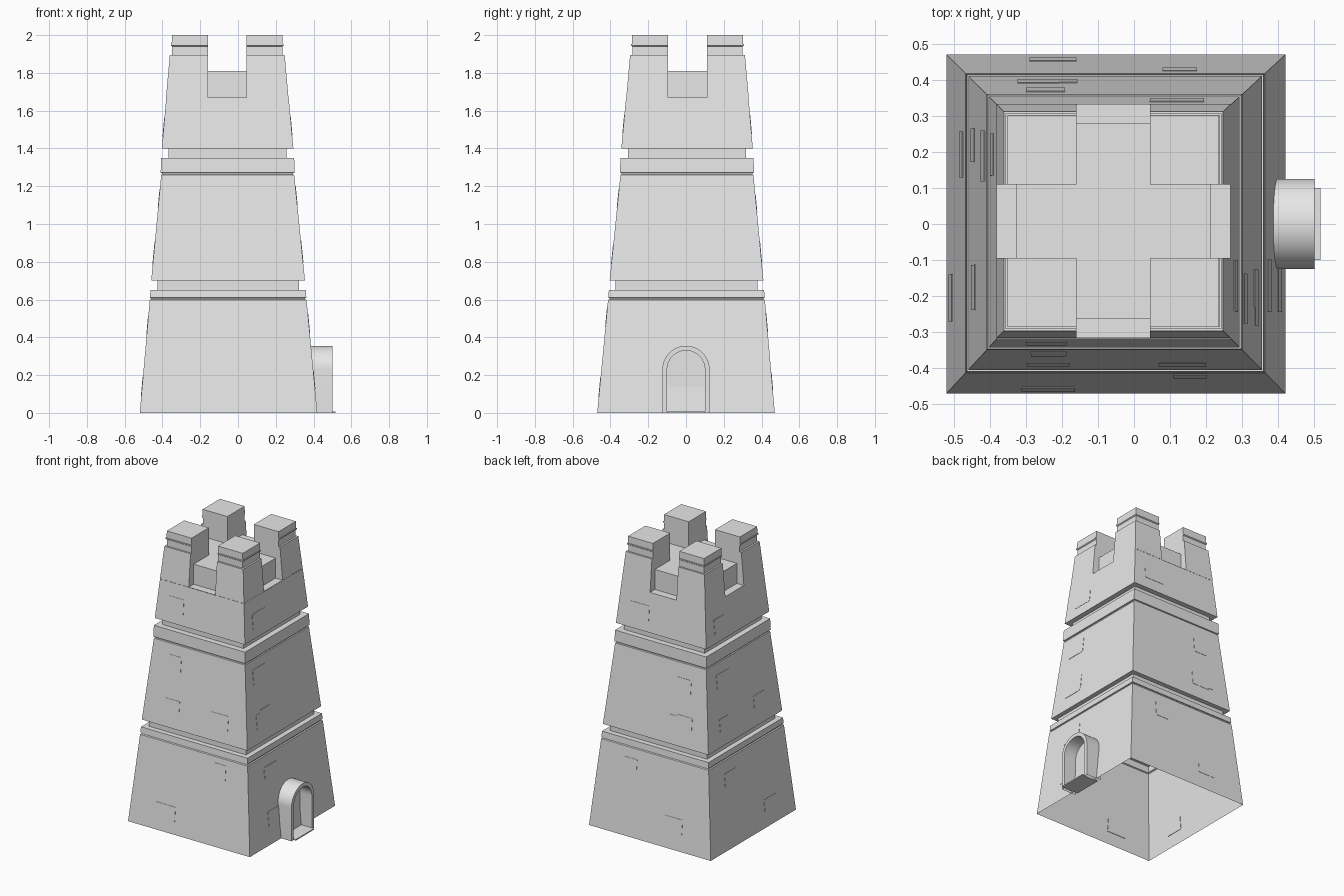
import bpy, bmesh, math, random

if "Cube" in bpy.data.objects:
    bpy.data.objects.remove(bpy.data.objects["Cube"])

random.seed(4)
stone = bpy.data.materials.new("light grey stone")
stone.diffuse_color = (0.8, 0.8, 0.8, 1)
stone.use_nodes = True
stone.node_tree.nodes["Principled BSDF"].inputs["Base Color"].default_value = stone.diffuse_color


def make(name, verts, faces, fix=True):
    me = bpy.data.meshes.new(name)
    me.from_pydata(verts, [], faces)
    if fix:
        bm = bmesh.new()
        bm.from_mesh(me)
        bmesh.ops.recalc_face_normals(bm, faces=bm.faces)
        bm.to_mesh(me)
        bm.free()
    me.materials.append(stone)
    ob = bpy.data.objects.new(name, me)
    bpy.context.collection.objects.link(ob)
    return ob


def centre(z):
    # the tower drifts slightly as it rises
    return -0.05 - 0.0035 * z, 0.004 * z


def loft(name, rings, cap_top=False, cap_bottom=False):
    verts = [v for r in rings for v in r]
    faces = [(4 * k + i, 4 * k + (i + 1) % 4, 4 * k + 4 + (i + 1) % 4, 4 * k + 4 + i)
             for k in range(len(rings) - 1) for i in range(4)]
    if cap_top:
        n = len(verts)
        faces.append((n - 4, n - 3, n - 2, n - 1))
    if cap_bottom:
        faces.append((3, 2, 1, 0))
    return make(name, verts, faces, cap_top)


def rect(x0, x1, y0, y1, z, c=None):
    cx, cy = c or centre(z)
    return [(cx + x0, cy + y0, z), (cx + x1, cy + y0, z),
            (cx + x1, cy + y1, z), (cx + x0, cy + y1, z)]


# tower walls: half width at each height, hollow and open below
profile = [(0, .47), (.598, .415), (.602, .408), (.608, .408), (.61, .414), (.65, .411),
           (.65, .375), (.70, .375), (.70, .407), (1.26, .352), (1.263, .346),
           (1.27, .346), (1.272, .355), (1.35, .352), (1.35, .312), (1.40, .312),
           (1.40, .348), (1.67, .324)]
loft("tower_walls", [rect(-h, h, -h, h, z) for z, h in profile])

# four corner merlons with a groove under each cap
top = centre(2.0)
g = 0.102
caps = [(1.67, .324), (1.895, .304), (1.895, .292), (1.94, .292),
        (1.945, .299), (1.952, .299), (1.952, .294), (2.0, .293)]
for sx in (-1, 1):
    for sy in (-1, 1):
        rings = []
        for z, h in caps:
            xs, ys = sorted((sx * g, sx * h)), sorted((sy * g, sy * h))
            rings.append(rect(xs[0], xs[1], ys[0], ys[1], z, top))
        loft("corner_merlon", rings, True)

# cross shaped roof floor: raised deck and lower outer ledges
for a, b in ((.27, g), (g, .27)):
    deck = 1.81
    make("roof_deck", rect(-a, a, -b, b, deck, top), [(0, 1, 2, 3)])
for k in range(4):
    c, s = round(math.cos(k * math.pi / 2)), round(math.sin(k * math.pi / 2))
    pts = [(.324, -g, 1.67), (.324, g, 1.67), (.27, g, 1.67), (.27, -g, 1.67),
           (.27, g, 1.81), (.27, -g, 1.81)]
    make("crenel_sill", [(top[0] + x * c - y * s, top[1] + x * s + y * c, z)
                         for x, y, z in pts], [(0, 1, 2, 3), (3, 2, 4, 5)], False)


# arched door frame on the right side
def arch(r, x, n=24):
    pts = [(x, r, 0)]
    pts += [(x, r * math.cos(math.pi * i / n), .23 + r * math.sin(math.pi * i / n))
            for i in range(n + 1)]
    return pts + [(x, -r, 0)]


loops = [arch(.125, .385), arch(.125, .50), arch(.10, .50), arch(.10, .405)]
n = len(loops[0])
faces = [(k * n + i, k * n + i + 1, (k + 1) * n + i + 1, (k + 1) * n + i)
         for k in range(3) for i in range(n - 1)]
frame = make("door_frame", [v for l in loops for v in l], faces)
bpy.context.view_layer.objects.active = frame
frame.select_set(True)
bpy.ops.object.shade_smooth_by_angle(angle=math.radians(30))
frame.select_set(False)

# recessed door leaf and flat doorstep
make("door_leaf", arch(.10, .407), [tuple(reversed(range(n)))], False)
loft("doorstep", [rect(.39, .517, -.10, .10, z, (0, 0)) for z in (0, .008)], True, True)


# thin raised stone blocks on the walls
def wall_half(z):
    for z0, h0, z1, h1 in ((0, .47, .598, .415), (.70, .407, 1.26, .352),
                           (1.40, .348, 1.895, .304)):
        if z <= z1:
            return h0 + (h1 - h0) * (z - z0) / (z1 - z0)


def block(side, u, z, w, h):
    c, s = round(math.cos(side * math.pi / 2)), round(math.sin(side * math.pi / 2))
    rings = []
    for zz in (z, z + h):
        d = wall_half(zz)
        cx, cy = centre(zz)
        rings.append([(cx + x * c - y * s, cy + x * s + y * c, zz) for x, y in
                      ((d - .003, u - w / 2), (d + .002, u - w / 2),
                       (d + .002, u + w / 2), (d - .003, u + w / 2))])
    loft("stone_block", rings, True, True)


for side in range(4):
    for z, count in ((.08, 1), (.40, 1), (.78, 2), (1.05, 1), (1.45, 1)):
        for i in range(count):
            u = random.choice((-1, 1)) * random.uniform(.17, .22)
            block(side, u, z + random.uniform(0, .06), random.uniform(.09, .15), .10)
